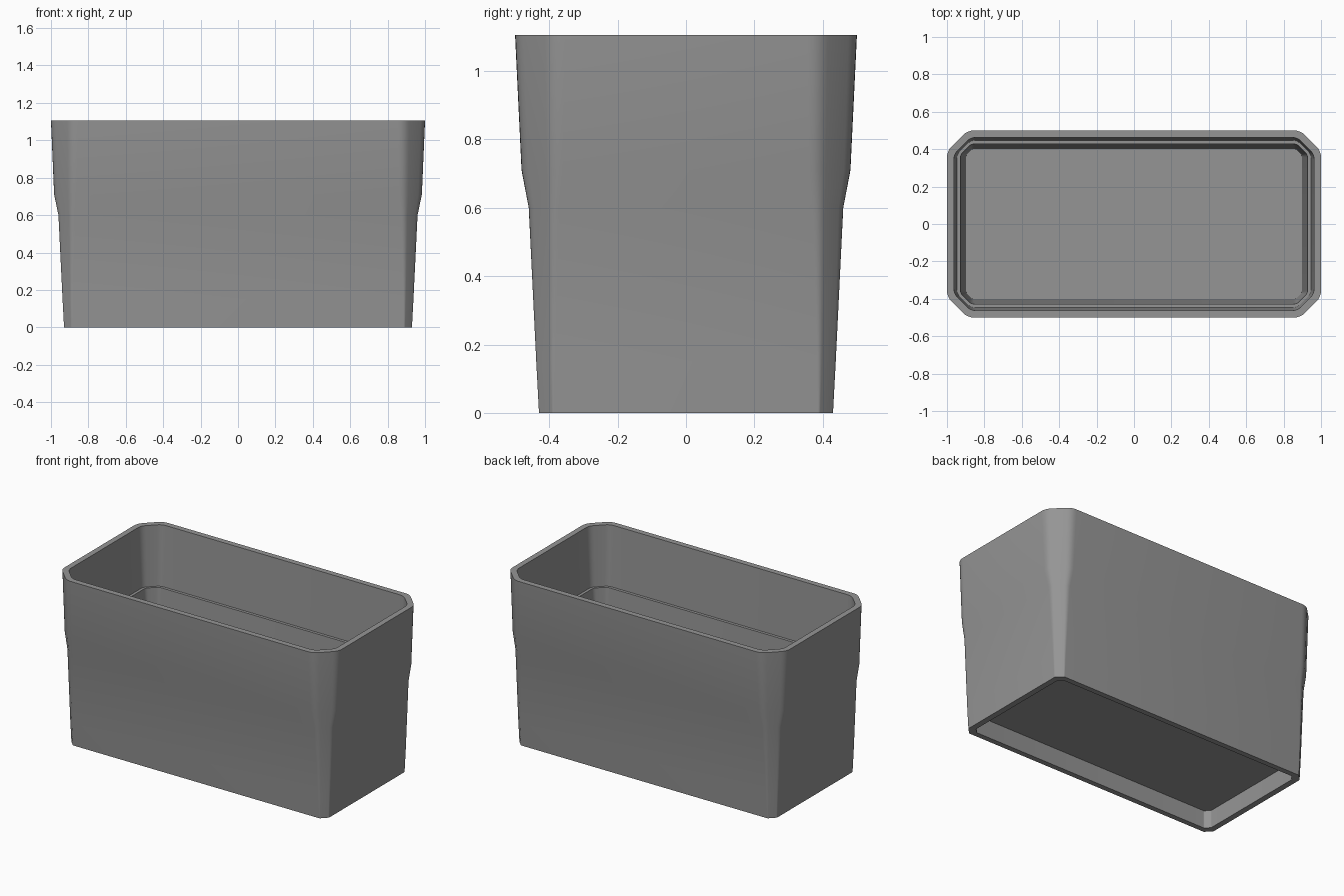
import bpy, bmesh

if "Cube" in bpy.data.objects:
    bpy.data.objects.remove(bpy.data.objects["Cube"])

grey = bpy.data.materials.new("mid_grey")
grey.diffuse_color = (0.30, 0.30, 0.30, 1)
grey.use_nodes = True
grey.node_tree.nodes["Principled BSDF"].inputs["Base Color"].default_value = grey.diffuse_color


def corner(c, r, steps=4):
    """Offsets (dx, dy) inward from a corner: a 45 degree cut with softened ends."""
    k = r * 0.7071
    pts = []
    for p0, p1, p2 in (((0, c + r), (0, c), (k, c - k)),
                       ((c - k, k), (c, 0), (c + r, 0))):
        for i in range(steps + 1):
            t = i / steps
            pts.append(tuple((1 - t) ** 2 * p0[j] + 2 * t * (1 - t) * p1[j] + t * t * p2[j]
                             for j in (0, 1)))
    return pts


def ring(bm, hx, hy, c, r, z):
    """One closed loop of the box outline, counter-clockwise from the right side."""
    pts = corner(c, r)
    loop = [(hx - a, hy - b) for a, b in pts]
    loop += [(-hx + a, hy - b) for a, b in reversed(pts)]
    loop += [(-hx + a, -hy + b) for a, b in pts]
    loop += [(hx - a, -hy + b) for a, b in reversed(pts)]
    return [bm.verts.new((x, y, z)) for x, y in loop]


# Sections: half x, half y, corner cut, corner softening, height
sections = [
    (0.892, 0.395, 0.030, 0.003, 0.115),  # underside panel
    (0.892, 0.395, 0.030, 0.003, 0.000),  # recess opening
    (0.930, 0.430, 0.040, 0.004, 0.000),  # foot edge
    (0.938, 0.438, 0.046, 0.008, 0.150),
    (0.960, 0.460, 0.068, 0.020, 0.600),  # flare starts
    (0.983, 0.481, 0.092, 0.028, 0.710),  # flare ends
    (1.000, 0.500, 0.110, 0.035, 1.105),  # outer rim
    (0.963, 0.463, 0.090, 0.030, 1.105),  # inner rim
    (0.947, 0.447, 0.075, 0.024, 0.710),  # ledge outside
    (0.928, 0.428, 0.058, 0.018, 0.710),  # ledge inside
    (0.897, 0.400, 0.032, 0.006, 0.150),  # inside floor
]

bm = bmesh.new()
loops = [ring(bm, *s) for s in sections]
for lower, upper in zip(loops, loops[1:]):
    n = len(lower)
    for i in range(n):
        j = (i + 1) % n
        bm.faces.new((lower[i], lower[j], upper[j], upper[i]))
bm.faces.new(list(reversed(loops[0])))
bm.faces.new(loops[-1])
bmesh.ops.recalc_face_normals(bm, faces=bm.faces)

mesh = bpy.data.meshes.new("open_bin")
bm.to_mesh(mesh)
bm.free()
mesh.materials.append(grey)
bin_body = bpy.data.objects.new("open_bin", mesh)
bpy.context.collection.objects.link(bin_body)

# Smooth walls with crisp rim, ledge and foot
bpy.context.view_layer.objects.active = bin_body
bin_body.select_set(True)
bpy.ops.object.shade_smooth_by_angle(angle=0.5)
